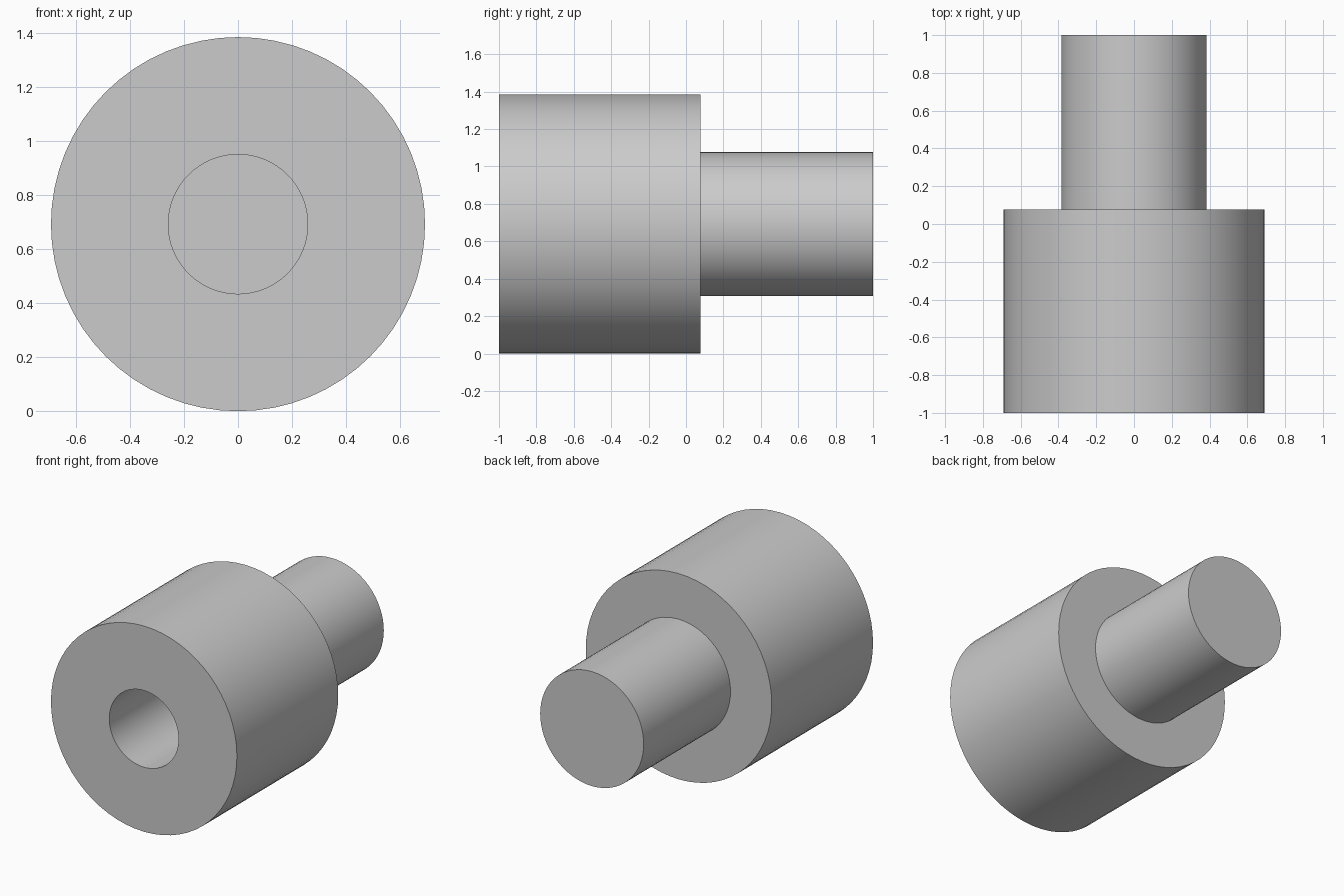
import bpy, bmesh, math
from mathutils import Vector

cube = bpy.data.objects.get("Cube")
if cube:
    bpy.data.objects.remove(cube, do_unlink=True)

SEGMENTS = 64
BODY_R, PIN_R, BORE_R = 0.692, 0.385, 0.258
FRONT, SHOULDER, BACK, BORE_END = -1.0, 0.077, 1.0, -0.077

# Plain grey metal
grey = bpy.data.materials.new("grey metal")
grey.use_nodes = True
colour = (0.6, 0.6, 0.6, 1)
grey.diffuse_color = colour
grey.node_tree.nodes["Principled BSDF"].inputs["Base Color"].default_value = colour

# Half section: bore floor, bore wall, front face, body, shoulder, pin, end face
section = [(0, BORE_END), (BORE_R, BORE_END), (BORE_R, FRONT), (BODY_R, FRONT),
           (BODY_R, SHOULDER), (PIN_R, SHOULDER), (PIN_R, BACK), (0, BACK)]

# Revolve the section around the long axis
bm = bmesh.new()
verts = [bm.verts.new((0, y, r)) for r, y in section]
edges = [bm.edges.new(pair) for pair in zip(verts, verts[1:])]
bmesh.ops.spin(bm, geom=verts + edges, cent=Vector(), axis=Vector((0, 1, 0)),
               angle=math.tau, steps=SEGMENTS)
bmesh.ops.remove_doubles(bm, verts=bm.verts[:], dist=0.0001)
# Merge the triangle fans into flat round caps
centres = [v for v in bm.verts if math.hypot(v.co.x, v.co.z) < 0.001]
bmesh.ops.dissolve_verts(bm, verts=centres)
bmesh.ops.recalc_face_normals(bm, faces=bm.faces[:])

mesh = bpy.data.meshes.new("stepped_adapter")
bm.to_mesh(mesh)
bm.free()
mesh.materials.append(grey)
adapter = bpy.data.objects.new("stepped_adapter", mesh)
adapter.location.z = BODY_R
bpy.context.collection.objects.link(adapter)

# Smooth walls with sharp rims
bpy.ops.object.select_all(action="DESELECT")
adapter.select_set(True)
bpy.context.view_layer.objects.active = adapter
bpy.ops.object.shade_smooth_by_angle(angle=math.radians(30))
